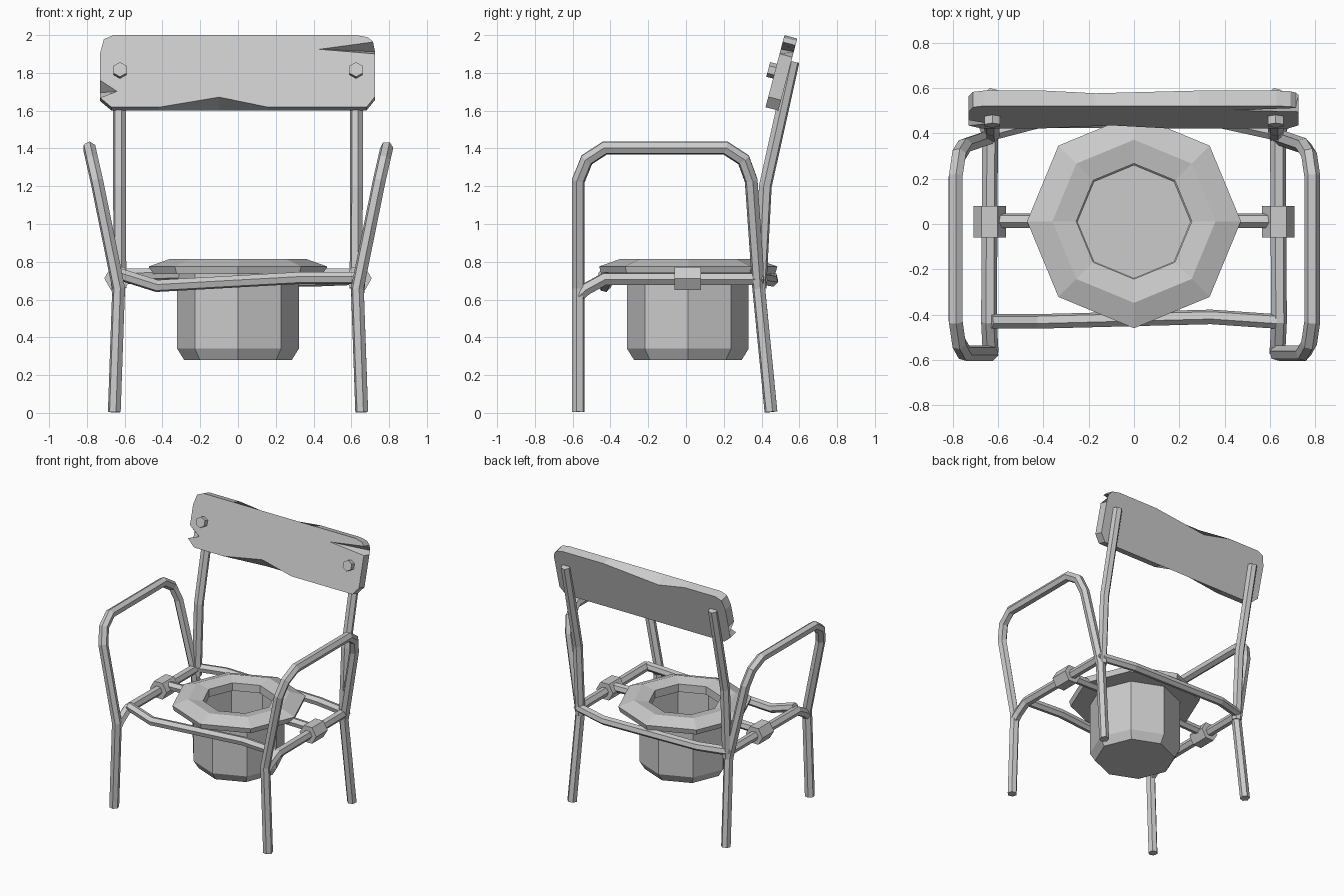
import bpy, bmesh, math
from mathutils import Vector, Matrix

if "Cube" in bpy.data.objects:
    bpy.data.objects.remove(bpy.data.objects["Cube"], do_unlink=True)

grey = bpy.data.materials.new("plain_grey")
grey.use_nodes = True
grey.diffuse_color = (0.6, 0.6, 0.6, 1)
grey.node_tree.nodes["Principled BSDF"].inputs["Base Color"].default_value = (0.6, 0.6, 0.6, 1)


def finish(name, bm):
    bmesh.ops.recalc_face_normals(bm, faces=bm.faces)
    mesh = bpy.data.meshes.new(name)
    bm.to_mesh(mesh)
    bm.free()
    mesh.materials.append(grey)
    obj = bpy.data.objects.new(name, mesh)
    bpy.context.collection.objects.link(obj)
    return obj


def bridge(bm, a, b):
    n = len(a)
    for i in range(n):
        j = (i + 1) % n
        bm.faces.new((a[i], a[j], b[j], b[i]))


def tube(name, points, radius=0.035, sides=6):
    """Faceted pipe with mitred bends and closed ends."""
    pts = [Vector(p) for p in points]
    dirs = [(b - a).normalized() for a, b in zip(pts, pts[1:])]
    u = dirs[0].orthogonal().normalized()
    v = dirs[0].cross(u)
    ring = [pts[0] + radius * (u * math.cos(t) + v * math.sin(t))
            for t in (math.tau * i / sides for i in range(sides))]
    bm = bmesh.new()
    loops = [[bm.verts.new(p) for p in ring]]
    for i, d in enumerate(dirs):
        end = pts[i + 1]
        normal = d + dirs[i + 1] if i + 1 < len(dirs) else d
        ring = [p + d * ((end - p).dot(normal) / d.dot(normal)) for p in ring]
        loops.append([bm.verts.new(p) for p in ring])
        bridge(bm, loops[-2], loops[-1])
    bm.faces.new(loops[0])
    bm.faces.new(loops[-1])
    return finish(name, bm)


def prism(name, sides, radius, depth, matrix):
    bm = bmesh.new()
    bmesh.ops.create_cone(bm, cap_ends=True, segments=sides, radius1=radius,
                          radius2=radius, depth=depth, matrix=matrix)
    return finish(name, bm)


def lathe(name, profile, sides, centre):
    """Closed ring of (radius, z) points turned about a vertical axis."""
    bm = bmesh.new()
    loops = []
    for r, z in profile:
        if r == 0:
            loops.append([bm.verts.new((*centre, z))] * sides)
        else:
            loops.append([bm.verts.new((centre[0] + r * math.cos(math.tau * i / sides),
                                        centre[1] + r * math.sin(math.tau * i / sides), z))
                          for i in range(sides)])
    for a, b in zip(loops, loops[1:] + loops[:1]):
        for i in range(sides):
            j = (i + 1) % sides
            quad = list(dict.fromkeys((a[i], a[j], b[j], b[i])))
            if len(quad) > 2:
                bm.faces.new(quad)
    return finish(name, bm)


# Board placement: leaning back
board = Matrix.Translation((0, 0.505, 1.8)) @ Matrix.Rotation(math.radians(-14.7), 4, 'X')
face_y = Matrix.Rotation(math.radians(90), 4, 'X')

for side, s in (("left", 1), ("right", -1)):
    def flip(pts):
        return [(s * x, y, z) for x, y, z in pts]

    # Front leg, armrest and back leg in one bent pipe
    tube(side + "_arm_and_legs", flip([
        (0.655, -0.57, 0.005), (0.632, -0.57, 0.66), (0.748, -0.57, 1.23),
        (0.773, -0.525, 1.34), (0.787, -0.43, 1.402), (0.787, 0.21, 1.402),
        (0.773, 0.305, 1.34), (0.748, 0.345, 1.23), (0.632, 0.385, 0.66),
        (0.655, 0.45, 0.005)]))
    # Upright carrying the back board
    tube(side + "_back_upright", flip([
        (0.627, 0.567, 1.86), (0.627, 0.42, 1.2), (0.625, 0.392, 0.66)]))
    # Seat side rail, dipping to the front leg
    tube(side + "_seat_rail", flip([
        (0.632, -0.57, 0.62), (0.635, -0.53, 0.655), (0.64, -0.43, 0.71), (0.635, 0.41, 0.71)]))
    # Seat support stub and its clamp
    tube(side + "_seat_stub", flip([(0.3, 0.015, 0.738), (0.64, 0.015, 0.73)]), 0.033)
    prism(side + "_clamp", 6, 0.071, 0.14,
          Matrix.Translation((s * 0.637, 0.01, 0.712)) @ face_y @ Matrix.Rotation(math.radians(90), 4, 'Z'))
    # Bolt head on the board
    prism(side + "_bolt", 6, 0.04, 0.04, board @ Matrix.Translation((s * 0.625, -0.052, 0)) @ face_y)

# Uneven front and rear cross bars
tube("front_cross_bar", [(-0.63, -0.43, 0.735), (-0.43, -0.43, 0.672),
                         (0.34, -0.41, 0.715), (0.63, -0.43, 0.715)], 0.033)
tube("rear_cross_bar", [(-0.63, 0.40, 0.715), (-0.42, 0.455, 0.715),
                        (0.38, 0.455, 0.70), (0.63, 0.40, 0.71)], 0.033)

# Octagonal seat ring and the pot below it
lathe("seat_ring", [(0.255, 0.795), (0.36, 0.815), (0.472, 0.775), (0.46, 0.735), (0.255, 0.735)],
      8, (0, 0.012))
lathe("pot", [(0, 0.28), (0.285, 0.28), (0.322, 0.34), (0.322, 0.74),
              (0.285, 0.74), (0.285, 0.35), (0.25, 0.31), (0, 0.31)], 8, (0, 0.01))

# Back board: front and back outlines differ where the edge is chipped
h = 0.197
outline = [(-0.67, -h), (-0.42, -h), (-0.1, -h), (0.16, -h), (0.68, -h),
           (0.725, -0.14), (0.725, 0.095), (0.725, 0.125), (0.715, 0.16), (0.69, 0.185),
           (0.63, h), (0.29, h), (-0.17, h), (-0.4, h), (-0.66, h),
           (-0.71, 0.175), (-0.73, 0.1), (-0.73, -0.05), (-0.73, -0.1), (-0.73, -0.145)]
front_chips = {2: (-0.1, -0.142), 7: (0.43, 0.12), 18: (-0.64, -0.11)}
back_chips = {12: (-0.17, 0.15)}
bm = bmesh.new()
loops = []
for y, chips in ((-0.035, front_chips), (0.035, back_chips)):
    pts = [chips.get(i, p) for i, p in enumerate(outline)]
    loops.append([bm.verts.new(board @ Vector((x, y, z))) for x, z in pts])
    bm.faces.new(loops[-1])
bridge(bm, *loops)
finish("back_board", bm)
